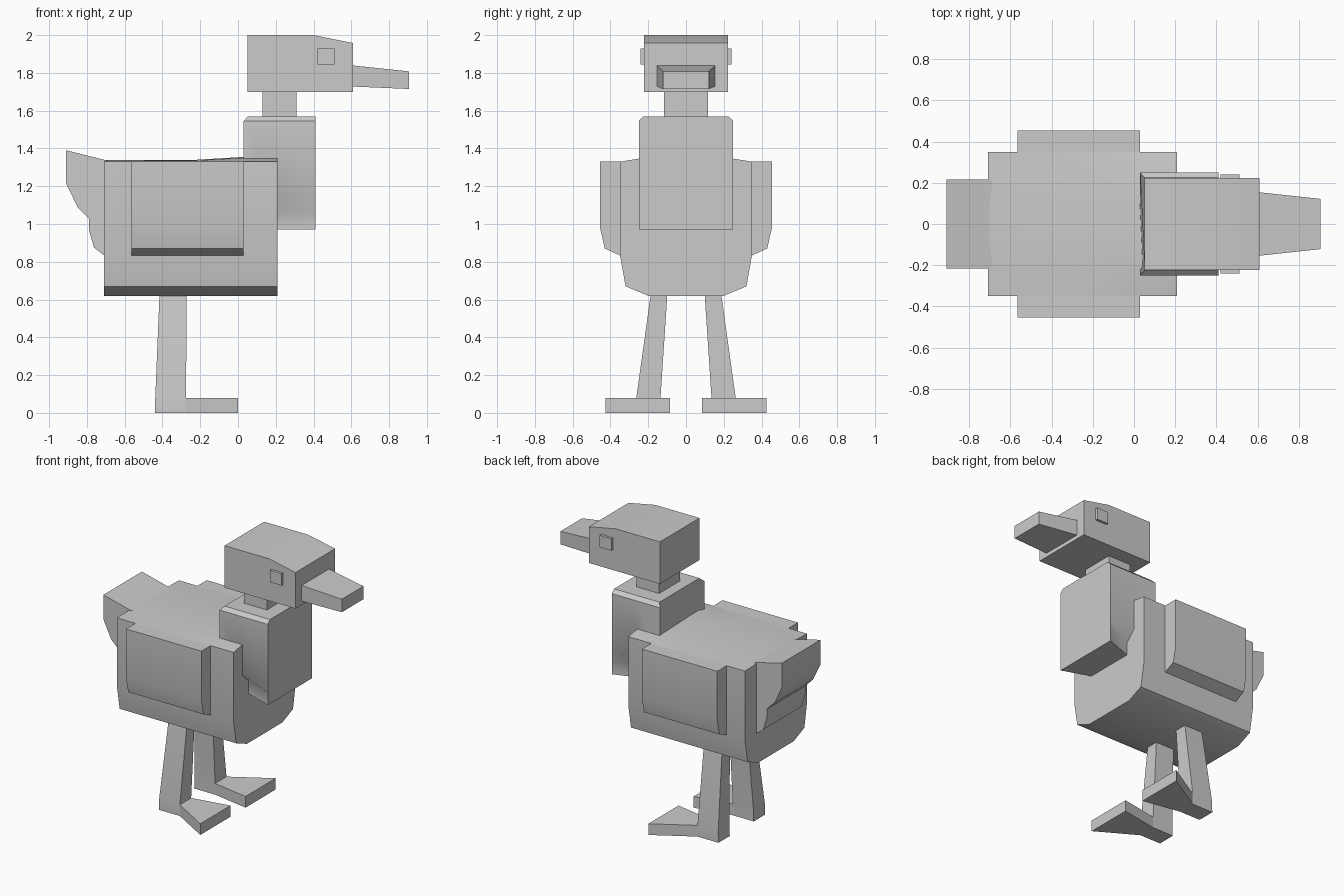
import bpy, bmesh

if "Cube" in bpy.data.objects:
    bpy.data.objects.remove(bpy.data.objects["Cube"])


def loft(name, rings, mirror=False):
    """Skin a chain of equal-length point rings and cap both ends."""
    bm = bmesh.new()
    loops = [[bm.verts.new(p) for p in ring] for ring in rings]
    n = len(loops[0])
    for a, b in zip(loops, loops[1:]):
        for i in range(n):
            j = (i + 1) % n
            bm.faces.new((a[i], a[j], b[j], b[i]))
    bm.faces.new(loops[0])
    bm.faces.new(loops[-1])
    bmesh.ops.recalc_face_normals(bm, faces=bm.faces)
    me = bpy.data.meshes.new(name)
    bm.to_mesh(me)
    bm.free()
    ob = bpy.data.objects.new(name, me)
    bpy.context.collection.objects.link(ob)
    if mirror:
        mod = ob.modifiers.new("mirror", 'MIRROR')
        mod.use_axis = (False, True, False)
        mod.use_mirror_merge = False
    bpy.ops.object.select_all(action='DESELECT')
    bpy.context.view_layer.objects.active = ob
    ob.select_set(True)
    bpy.ops.object.shade_smooth_by_angle(angle=0.5)
    return ob


def section(x, half):
    """Ring in the y-z plane at x, symmetric about y = 0."""
    return [(x, y, z) for y, z in half] + [(x, -y, z) for y, z in reversed(half)]


def side_extrude(name, profile, y0, y1, mirror=False):
    return loft(name, [[(x, y, z) for x, z in profile] for y in (y0, y1)], mirror)


def rect(x0, x1, y0, y1, z):
    return [(x0, y0, z), (x1, y0, z), (x1, y1, z), (x0, y1, z)]


# Body, its back rising slightly toward the chest
hull = [(0.20, 0.62), (0.32, 0.67), (0.35, 0.84), (0.35, 1.33)]
loft("body", [section(x, hull + [(0.22, z - 0.004), (0.08, z)])
              for x, z in ((-0.71, 1.338), (-0.22, 1.34), (0.03, 1.355), (0.21, 1.355))])

# Wings
wing = [(0.33, 0.825), (0.43, 0.87), (0.455, 0.98), (0.455, 1.33), (0.33, 1.33)]
loft("wing", [[(x, y, z) for y, z in wing] for x in (-0.565, 0.03)], mirror=True)

# Tail and rump
side_extrude("tail", [(-0.69, 1.335), (-0.91, 1.39), (-0.91, 1.215), (-0.85, 1.09),
                      (-0.79, 1.03), (-0.79, 0.97), (-0.762, 0.875), (-0.71, 0.835),
                      (-0.69, 0.835)], -0.217, 0.217)

# Chest, pinched where its lower part meets the body
back = [(0.18, 0.97), (0.18, 1.06), (0.25, 1.13), (0.25, 1.545), (0.225, 1.57)]
front = [(0.25, 0.97), (0.25, 1.06), (0.25, 1.13), (0.25, 1.545), (0.225, 1.57)]
chest = loft("chest", [section(0.03, back), section(0.21, back), section(0.41, front)])
for v in chest.data.vertices:
    if v.co.z > 1.56 and v.co.x < 0.1:
        v.co.x = 0.052

# Neck and head
loft("neck", [rect(0.13, 0.31, -0.117, 0.117, z) for z in (1.56, 1.71)])
side_extrude("head", [(0.05, 1.70), (0.61, 1.70), (0.61, 1.958), (0.40, 2.0), (0.05, 2.0)],
             -0.223, 0.223)

# Beak
loft("beak", [section(0.60, [(0.155, 1.728), (0.155, 1.84)]),
              section(0.905, [(0.122, 1.715), (0.122, 1.808)])])

# Eyes
side_extrude("eye", [(0.42, 1.845), (0.512, 1.845), (0.512, 1.93), (0.42, 1.93)],
             0.21, 0.241, mirror=True)

# Legs and splayed feet
loft("leg", [rect(-0.44, -0.275, 0.135, 0.263, 0.0),
             rect(-0.438, -0.275, 0.135, 0.263, 0.08),
             rect(-0.415, -0.272, 0.098, 0.185, 0.64)], mirror=True)
loft("foot", [[(-0.275, 0.135, z), (0.0, 0.085, z), (0.0, 0.425, z), (-0.275, 0.263, z)]
              for z in (0.0, 0.08)], mirror=True)
